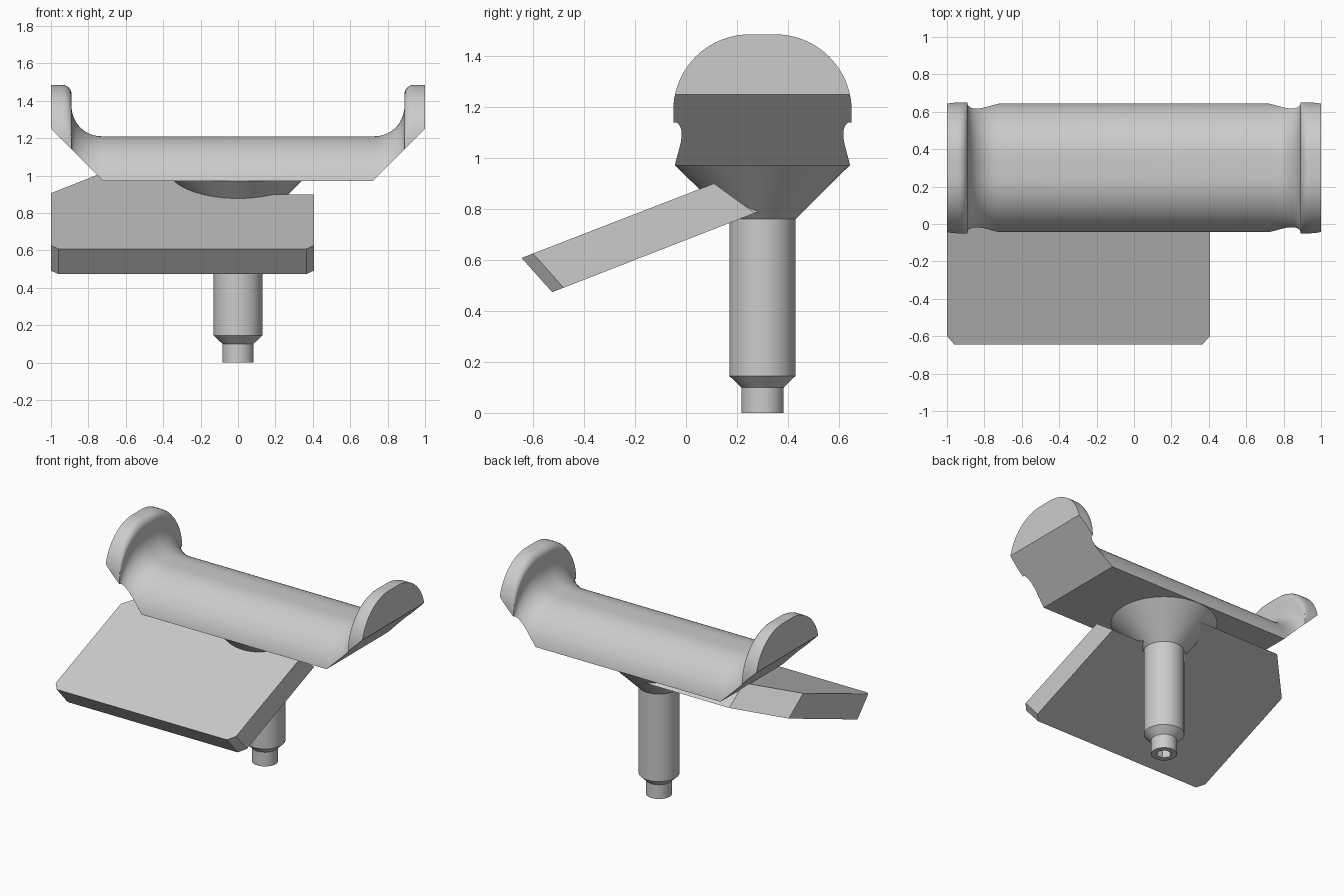
import bpy, bmesh
from math import sin, cos, pi, radians, sqrt

if "Cube" in bpy.data.objects:
    bpy.data.objects.remove(bpy.data.objects["Cube"], do_unlink=True)

grey = bpy.data.materials.new("plain_grey")
grey.use_nodes = True
grey.diffuse_color = (0.6, 0.6, 0.6, 1)
grey.node_tree.nodes["Principled BSDF"].inputs["Base Color"].default_value = (0.6, 0.6, 0.6, 1)

AXIS_Y = 0.3   # centre of the post and tray


def loft(name, rings, y=0.0):
    """Closed solid through rings of equal point count, capped at both ends."""
    bm = bmesh.new()
    loops = [[bm.verts.new(p) for p in ring] for ring in rings]
    n = len(loops[0])
    for a, b in zip(loops, loops[1:]):
        for i in range(n):
            j = (i + 1) % n
            bm.faces.new((a[i], a[j], b[j], b[i]))
    bm.faces.new(loops[0][::-1])
    bm.faces.new(loops[-1])
    bmesh.ops.recalc_face_normals(bm, faces=bm.faces)
    mesh = bpy.data.meshes.new(name)
    bm.to_mesh(mesh)
    bm.free()
    mesh.materials.append(grey)
    ob = bpy.data.objects.new(name, mesh)
    ob.location.y = y
    bpy.context.collection.objects.link(ob)
    return ob


def circle(r, z, n=48):
    return [(r * cos(2 * pi * i / n), r * sin(2 * pi * i / n), z) for i in range(n)]


def arc(cx, cz, r, start, end, n):
    angles = [radians(start + (end - start) * i / n) for i in range(n + 1)]
    return [(cx + r * cos(a), cz + r * sin(a)) for a in angles]


def boolean(ob, tool, operation):
    """Bake the boolean and remove the helper."""
    tool.hide_render = True
    mod = ob.modifiers.new("cut", "BOOLEAN")
    mod.object, mod.operation, mod.solver = tool, operation, "EXACT"
    deps = bpy.context.evaluated_depsgraph_get()
    mesh = bpy.data.meshes.new_from_object(ob.evaluated_get(deps))
    ob.modifiers.clear()
    ob.data = mesh
    bpy.data.objects.remove(tool, do_unlink=True)


def smooth(ob, angle=30):
    bpy.ops.object.select_all(action="DESELECT")
    ob.select_set(True)
    bpy.context.view_layer.objects.active = ob
    bpy.ops.object.shade_smooth_by_angle(angle=radians(angle))


# Tray: upper profile with rounded ears, domed across the depth
half = arc(0.73, 1.37, 0.16, 270, 360, 12) + arc(0.94, 1.435, 0.05, 180, 90, 6) + [(1.05, 1.485)]
upper = [(-x, z) for x, z in reversed(half)] + half
sides = [(-0.05 - 0.3 * cos(pi / 2 * i / 20), 0.3 * (1 - sin(pi / 2 * i / 20))) for i in range(21)]
stations = sides + [(-y, drop) for y, drop in reversed(sides)]
rings = [[(x, y, z - drop) for x, z in upper] + [(1.05, y, 0.5), (-1.05, y, 0.5)]
         for y, drop in stations]
tray = loft("tray", rings, AXIS_Y)

# Chamfered underside of the tray
under = [(-1, 1.25), (-0.72, 0.97), (0.72, 0.97), (1, 1.25), (1, 1.7), (-1, 1.7)]
envelope = loft("tray_envelope", [[(x, y, z) for x, z in under] for y in (-0.5, 0.5)], AXIS_Y)
boolean(tray, envelope, "INTERSECT")
smooth(tray)

# Post: foot, collar, stem and flared head
profile = [(0.083, 0), (0.083, 0.1), (0.13, 0.145), (0.13, 0.76), (0.343, 0.972)]
post = loft("post", [circle(r, z) for r, z in profile], AXIS_Y)
socket = loft("socket_cutter", [circle(0.05, z, 6) for z in (-0.05, 0.07)], AXIS_Y)
boolean(post, socket, "DIFFERENCE")
smooth(post)

# Sloping side plate with cut corners and slanted ends
outline = [(-1, -0.6), (-0.96, -0.645), (0.365, -0.645), (0.405, -0.6), (0.405, 0.11),
           (0.17, 0.11), (-0.05, 0.4), (-0.73, 0.4), (-1, 0.125)]
top = [(x, y, 0.9 + 0.387 * (y - 0.11)) for x, y in outline]
bottom = []
for x, y in outline:
    yb = y + (0.12 if y < 0 else 0.16)
    bottom.append((x, yb, 0.495 + 0.39 * (yb + 0.47)))
loft("side_plate", [bottom, top])
